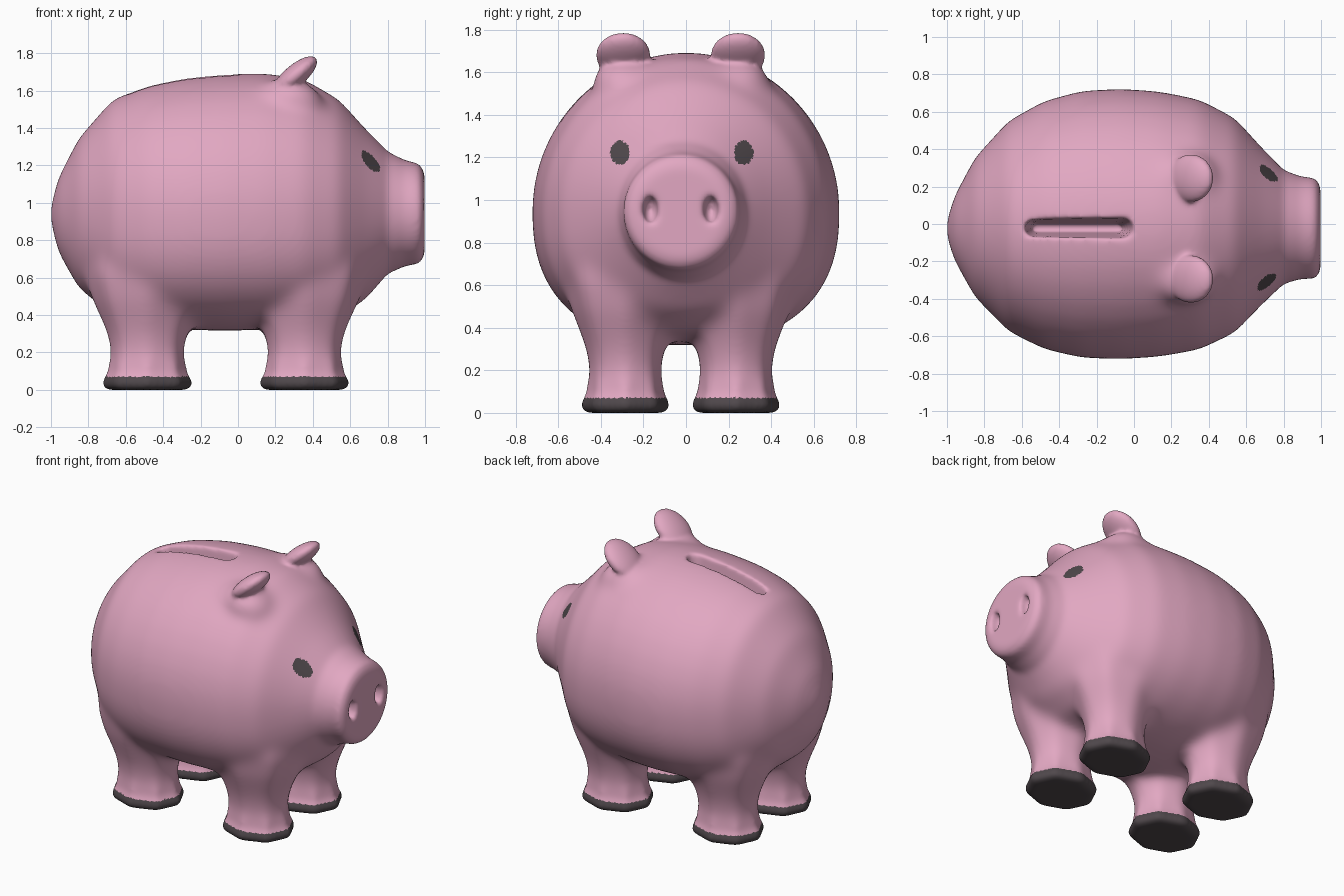
import bpy, bmesh, math
from mathutils import Vector, Matrix

if "Cube" in bpy.data.objects:
    bpy.data.objects.remove(bpy.data.objects["Cube"])

CY = -0.025          # legs, ears, snout and slot sit slightly off centre


def material(name, rgb):
    m = bpy.data.materials.new(name)
    m.diffuse_color = (*rgb, 1)
    m.use_nodes = True
    m.node_tree.nodes["Principled BSDF"].inputs["Base Color"].default_value = m.diffuse_color
    return m


def new_object(name, bm):
    bmesh.ops.recalc_face_normals(bm, faces=bm.faces)
    me = bpy.data.meshes.new(name)
    bm.to_mesh(me)
    bm.free()
    ob = bpy.data.objects.new(name, me)
    bpy.context.collection.objects.link(ob)
    return ob


def loft(bm, rings):
    """Skin a list of equal-length point rings and cap both ends."""
    vs = [[bm.verts.new(p) for p in r] for r in rings]
    n = len(vs[0])
    for a, b in zip(vs, vs[1:]):
        for i in range(n):
            j = (i + 1) % n
            bm.faces.new((a[i], a[j], b[j], b[i]))
    bm.faces.new(vs[0][::-1])
    bm.faces.new(vs[-1])


def add_ellipsoid(bm, loc, radii, tilt=0.0):
    m = (Matrix.Translation(loc) @ Matrix.Rotation(tilt, 4, 'Y')
         @ Matrix.Diagonal((*radii, 1)))
    bmesh.ops.create_uvsphere(bm, u_segments=24, v_segments=16, radius=1, matrix=m)


def ellipsoid(name, *args):
    bm = bmesh.new()
    add_ellipsoid(bm, *args)
    return new_object(name, bm)


def apply_modifier(ob, kind, **props):
    m = ob.modifiers.new(kind.lower(), kind)
    for k, v in props.items():
        setattr(m, k, v)
    bpy.context.view_layer.objects.active = ob
    bpy.ops.object.modifier_apply(modifier=m.name)


def boolean(ob, other, operation):
    apply_modifier(ob, 'BOOLEAN', object=other, operation=operation, solver='EXACT')
    bpy.data.objects.remove(other)


# body and snout: sections along x as (x, bottom, top, half width)
sections = [
    (-1.005, .90, .98, .04), (-.96, .73, 1.14, .175), (-.85, .54, 1.35, .375),
    (-.67, .40, 1.555, .565), (-.48, .34, 1.63, .665), (-.28, .32, 1.67, .715),
    (-.07, .315, 1.69, .725), (.14, .32, 1.695, .71), (.35, .34, 1.665, .67),
    (.54, .39, 1.555, .575), (.68, .48, 1.40, .425), (.80, .62, 1.275, .305),
    (.89, .66, 1.23, .275), (.97, .675, 1.21, .27), (.998, .72, 1.16, .225)]


def section_ring(x, zb, zt, hw, n=40):
    """Round above the widest level, fuller below it."""
    pts = []
    cy = CY * min(1, x * x)
    big = min(1, max(0, (hw - .3) / .25))
    mid = .945 if abs(x) < .999 else (zb + zt) / 2
    for i in range(n):
        a = math.tau * i / n
        c, s = math.cos(a), math.sin(a)
        p = 1 if s > 0 else 2 / (2 + .4 * big)
        h = zt - mid if s > 0 else mid - zb
        pts.append(Vector((x, cy + hw * math.copysign(abs(c) ** p, c),
                           mid + h * math.copysign(abs(s) ** p, s))))
    return pts


bm = bmesh.new()
loft(bm, [section_ring(*s) for s in sections])

# four eight-sided legs, flared at the feet and into the body: (height, radius)
leg_profile = [(0, .22), (.012, .238), (.04, .25), (.09, .218), (.2, .203),
               (.29, .222), (.36, .25), (.48, .305), (.62, .345), (.72, .33)]
for x in (-.485, .355):
    for side in (-1, 1):
        loft(bm, [[Vector((x + r * math.cos(math.tau * i / 8),
                           CY + side * .26 + .86 * r * math.sin(math.tau * i / 8), z))
                   for i in range(8)] for z, r in leg_profile])

# raised brow under each ear
for side in (-1, 1):
    add_ellipsoid(bm, (.29, CY + side * .265, 1.56), (.17, .15, .105), math.radians(15))
pig = new_object("pig_body", bm)
apply_modifier(pig, 'REMESH', mode='VOXEL', voxel_size=.0125)
apply_modifier(pig, 'SMOOTH', factor=.5, iterations=12)

# blend legs and brows into the body, leaving feet and snout crisp
group = pig.vertex_groups.new(name="blend")
for v in pig.data.vertices:
    w = min(1, max(0, (v.co.z - .12) / .12)) * min(1, max(0, (.78 - v.co.x) / .1))
    if w > 0:
        group.add([v.index], w, 'REPLACE')
apply_modifier(pig, 'SMOOTH', factor=.5, iterations=110, vertex_group="blend")

# ears leaning forward, and nostril hollows
for side in (-1, 1):
    ear = ellipsoid("ear", (.305, CY + side * .27, 1.68), (.15, .13, .058), math.radians(-40))
    boolean(pig, ear, 'UNION')
    nostril = ellipsoid("nostril_cutter", (1.0, CY + side * .142, .955), (.08, .037, .066))
    boolean(pig, nostril, 'DIFFERENCE')

# tapered coin slot: capsule outlines shrinking downwards
bm = bmesh.new()
rings = []
for z, half, r in ((1.8, .26, .08), (1.66, .245, .052), (1.55, .235, .042), (1.3, .22, .022)):
    ring = []
    for end, start in ((1, -math.pi / 2), (-1, math.pi / 2)):
        for k in range(9):
            a = start + math.pi * k / 8
            ring.append(Vector((-.305 + end * half + r * math.cos(a), -.022 + r * math.sin(a), z)))
    rings.append(ring)
loft(bm, rings)
boolean(pig, new_object("slot_cutter", bm), 'DIFFERENCE')

# soften all joins
apply_modifier(pig, 'REMESH', mode='VOXEL', voxel_size=.0125)
apply_modifier(pig, 'SMOOTH', factor=.5, iterations=8)

# colours: dark feet by height, dark eyes by position
pig.data.materials.clear()
pig.data.materials.append(material("pink", (.76, .39, .54)))
pig.data.materials.append(material("dark_grey", (.08, .065, .072)))
for p in pig.data.polygons:
    c = p.center
    eye = c.x > .5 and ((abs(c.y + .02) - .29) / .045) ** 2 + ((c.z - 1.222) / .056) ** 2 < 1
    p.material_index = 1 if eye or c.z < .072 else 0
    p.use_smooth = True
